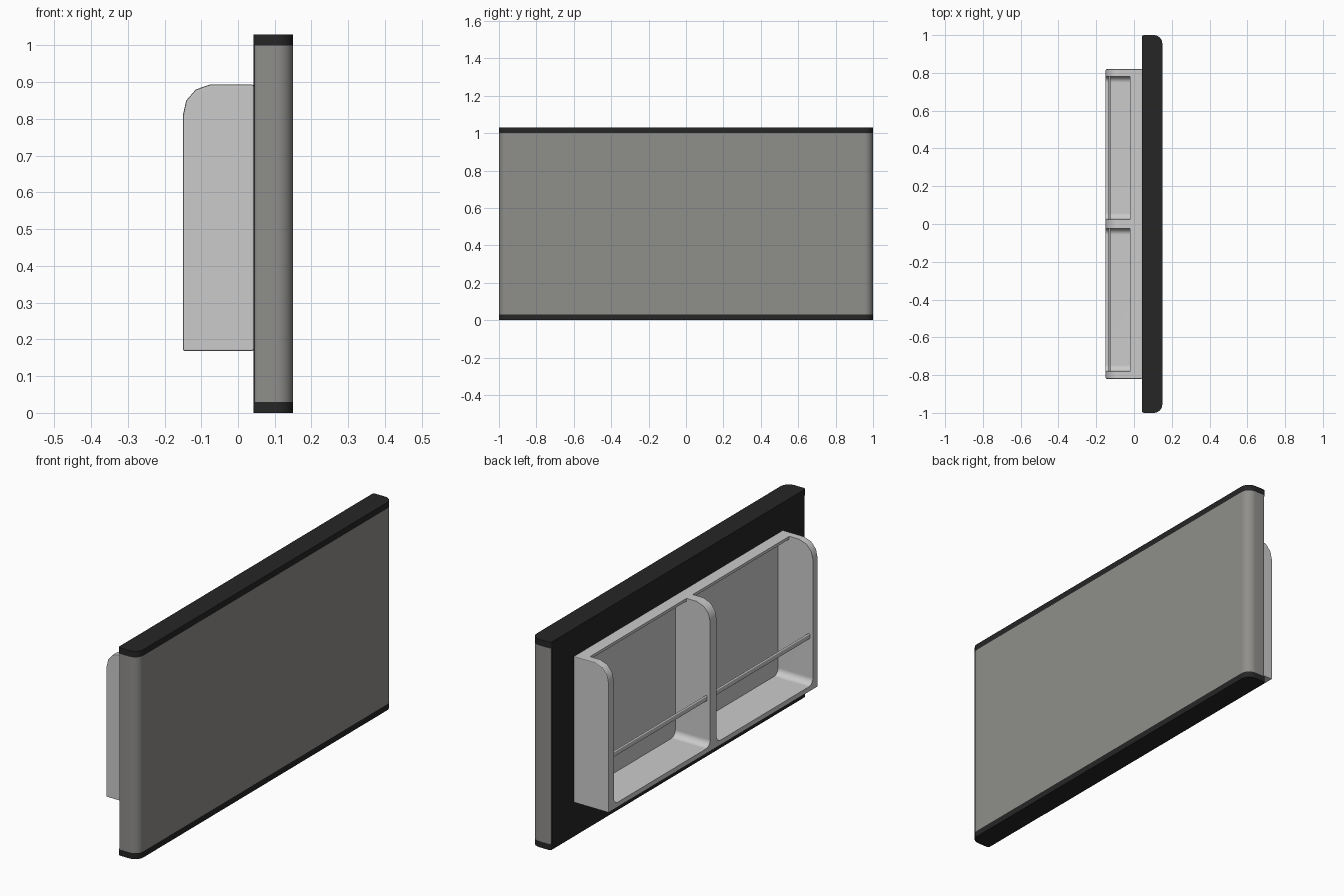
import bpy, bmesh
from math import cos, sin, pi, radians
from mathutils import Vector

if "Cube" in bpy.data.objects:
    bpy.data.objects.remove(bpy.data.objects["Cube"])


def material(name, rgb):
    m = bpy.data.materials.new(name)
    m.diffuse_color = (*rgb, 1)
    m.use_nodes = True
    m.node_tree.nodes["Principled BSDF"].inputs["Base Color"].default_value = m.diffuse_color
    return m


def rounded(x0, x1, y0, y1, radii, n=6):
    """Rounded rectangle, radii in order: right-top, left-top, left-bottom, right-bottom."""
    pts = []
    corners = [(x1, y1, -1, -1), (x0, y1, 1, -1), (x0, y0, 1, 1), (x1, y0, -1, 1)]
    for i, ((x, y, sx, sy), r) in enumerate(zip(corners, radii)):
        if r == 0:
            pts.append((x, y))
            continue
        for k in range(n + 1):
            a = (i + k / n) * pi / 2
            pts.append((x + sx * r + r * cos(a), y + sy * r + r * sin(a)))
    return pts


def extrude(name, pts, axis, a, b, mat=None):
    """Extrude a 2D profile along one axis; the profile uses the other two in order."""
    def place(p, t):
        v = list(p)
        v.insert("xyz".index(axis), t)
        return v
    bm = bmesh.new()
    face = bm.faces.new([bm.verts.new(place(p, a)) for p in pts])
    geo = bmesh.ops.extrude_face_region(bm, geom=[face])["geom"]
    shift = Vector(place((0, 0), b - a))
    bmesh.ops.translate(bm, vec=shift, verts=[g for g in geo if isinstance(g, bmesh.types.BMVert)])
    bmesh.ops.recalc_face_normals(bm, faces=bm.faces)
    me = bpy.data.meshes.new(name)
    bm.to_mesh(me)
    bm.free()
    ob = bpy.data.objects.new(name, me)
    bpy.context.collection.objects.link(ob)
    if mat:
        me.materials.append(mat)
    return ob


def smooth(ob):
    bpy.ops.object.select_all(action='DESELECT')
    ob.select_set(True)
    bpy.context.view_layer.objects.active = ob
    bpy.ops.object.shade_smooth_by_angle(angle=radians(32))
    wn = ob.modifiers.new("flat_faces", 'WEIGHTED_NORMAL')
    wn.keep_sharp = True


def boolean(ob, profile, axis, a, b, op='DIFFERENCE'):
    """Cut with an extruded profile, apply the result and drop the cutter."""
    cutter = extrude("cutter", profile, axis, a, b)
    cutter.hide_render = True
    m = ob.modifiers.new("cut", 'BOOLEAN')
    m.operation, m.object, m.solver = op, cutter, 'EXACT'
    dg = bpy.context.evaluated_depsgraph_get()
    me = bpy.data.meshes.new_from_object(ob.evaluated_get(dg))
    ob.modifiers.clear()
    ob.data = me
    bpy.data.objects.remove(cutter)


steel = material("door_grey", (0.275, 0.272, 0.26))
dark = material("dark_trim", (0.019, 0.019, 0.019))

# Outer door skin and dark backing sheet
corners = (0.045, 0.012, 0.012, 0.045)
smooth(extrude("door_skin", rounded(0.044, 0.15, -1, 1, corners), "z", 0.03, 1.0, steel))
sheet = [(-0.99, 0.03), (0.99, 0.03), (0.99, 1.0), (-0.99, 1.0)]
extrude("door_backing", sheet, "x", 0.042, 0.045, dark)

# Dark end caps
for name, z in (("bottom_cap", 0), ("top_cap", 1.0)):
    smooth(extrude(name, rounded(0.042, 0.15, -1, 1, corners), "z", z, z + 0.03, dark))

# Inner liner: side profile, rounded lower outside corners, softened outer edges
side = [(0.0435, 0.168), (-0.15, 0.168), (-0.15, 0.81), (-0.141, 0.85),
        (-0.115, 0.88), (-0.075, 0.894), (0.0435, 0.894)]
liner = extrude("door_liner", side, "y", -0.82, 0.82)
bev = liner.modifiers.new("soft_edges", 'BEVEL')
bev.width, bev.segments = 0.006, 2
bev.limit_method, bev.angle_limit = 'ANGLE', radians(45)
boolean(liner, rounded(-0.83, 0.83, 0.16, 1.2, (0, 0, 0.03, 0.03)), "x", -0.3, 0.2, 'INTERSECT')

# Two storage pockets: open to the front and top, running back under a thin top lip
for y in (-0.78, 0.025):
    boolean(liner, rounded(y, y + 0.755, 0.195, 1.2, (0, 0, 0.032, 0.032), 4), "x", -0.3, -0.02)
    boolean(liner, rounded(y, y + 0.755, 0.195, 0.88, (0, 0, 0.032, 0.032), 4), "x", -0.3, 0.041)
smooth(liner)

# Retaining rails across each pocket
for i, y in enumerate((-0.785, 0.02)):
    smooth(extrude(f"retaining_rail_{i}",
                   rounded(-0.134, -0.124, 0.416, 0.442, (0.004,) * 4, 3), "y", y, y + 0.765))
